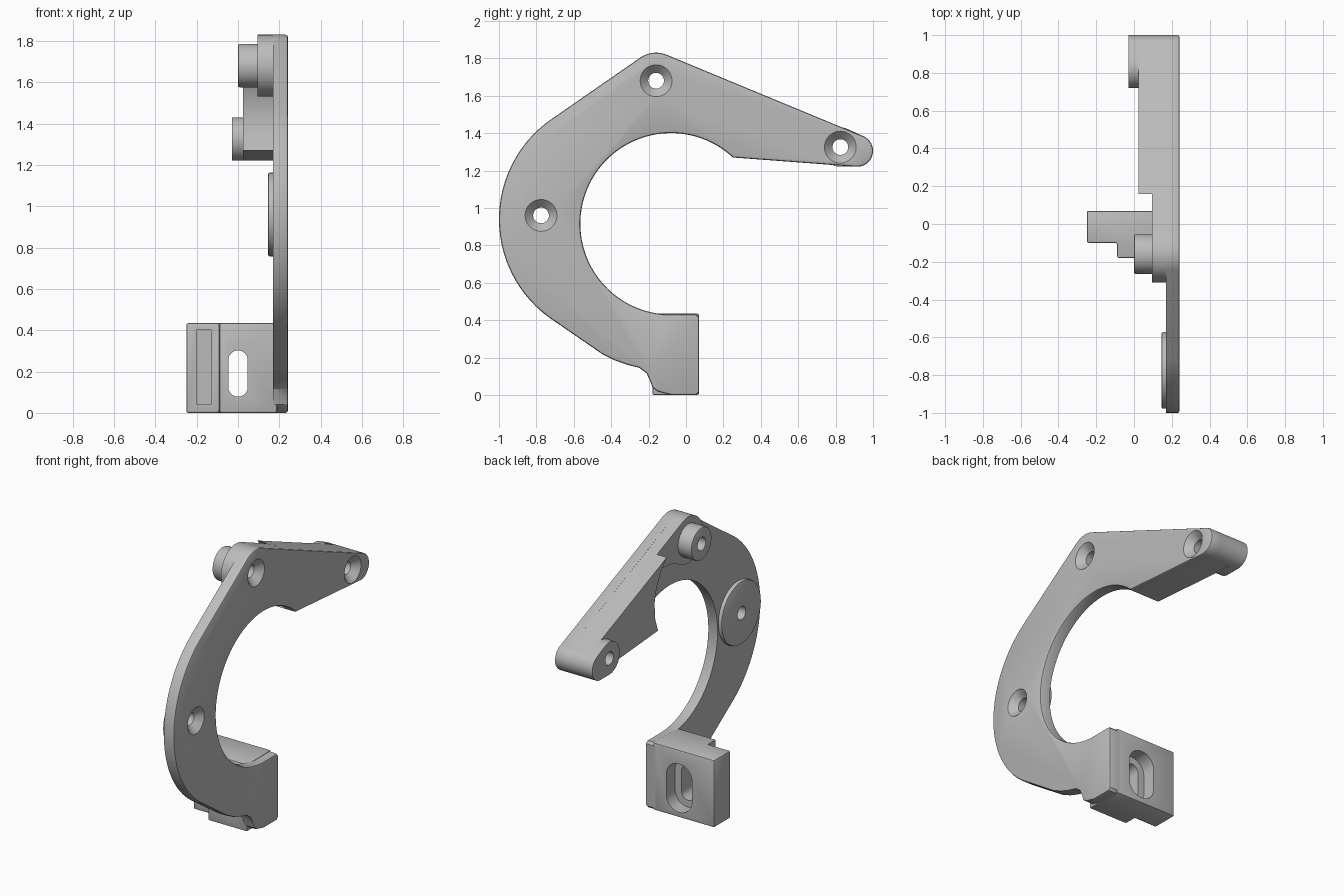
import bpy, bmesh
from math import cos, sin, radians, pi

cube = bpy.data.objects.get("Cube")
if cube:
    bpy.data.objects.remove(cube)

grey = bpy.data.materials.new("plain grey")
grey.use_nodes = True
grey.diffuse_color = (0.5, 0.5, 0.5, 1)
grey.node_tree.nodes["Principled BSDF"].inputs["Base Color"].default_value = (0.5, 0.5, 0.5, 1)

PLATE_IN, PLATE_OUT = 0.17, 0.242
PEAK, TIP, SIDE = (-0.16, 1.68), (0.825, 1.325), (-0.775, 0.96)
TIP_END = (0.915, 1.305)


def arc(centre, r, a0, a1, n=24):
    """Points on an arc, angles in degrees."""
    steps = [radians(a0 + (a1 - a0) * i / n) for i in range(n + 1)]
    return [(centre[0] + r * cos(a), centre[1] + r * sin(a)) for a in steps]


def circle(centre, r, n=48):
    return arc(centre, r, 0, 360, n)[:-1]


def place(axis, p, d):
    return {"x": (d, p[0], p[1]), "y": (p[0], d, p[1]), "z": (p[0], p[1], d)}[axis]


def loft(name, axis, low, high, a, b, rim=None, bevel=0.0):
    """Solid between two matching outlines; optional bevel on the rim at a depth, or all sharp edges."""
    bm = bmesh.new()
    lo = [bm.verts.new(place(axis, p, a)) for p in low]
    hi = [bm.verts.new(place(axis, p, b)) for p in high]
    bm.faces.new(lo)
    bm.faces.new(hi)
    for i in range(len(lo)):
        j = (i + 1) % len(lo)
        bm.faces.new((lo[i], lo[j], hi[j], hi[i]))
    bmesh.ops.recalc_face_normals(bm, faces=bm.faces)
    if bevel:
        k = "xyz".index(axis)
        edges = [e for e in bm.edges if rim is None or
                 all(abs(v.co[k] - rim) < 1e-5 for v in e.verts)]
        bmesh.ops.bevel(bm, geom=edges, offset=bevel, segments=2, profile=0.5,
                        affect='EDGES', clamp_overlap=False)
    mesh = bpy.data.meshes.new(name)
    bm.to_mesh(mesh)
    bm.free()
    mesh.materials.append(grey)
    ob = bpy.data.objects.new(name, mesh)
    bpy.context.collection.objects.link(ob)
    return ob


def prism(name, axis, pts, a, b, rim=None, bevel=0.0):
    return loft(name, axis, pts, pts, a, b, rim, bevel)


def cut(targets, cutters):
    """Subtract the cutters from each target, then discard them."""
    for ob in targets:
        bpy.context.view_layer.objects.active = ob
        for c in cutters:
            mod = ob.modifiers.new("cut", 'BOOLEAN')
            mod.operation, mod.solver, mod.object = 'DIFFERENCE', 'EXACT', c
            bpy.ops.object.modifier_apply(modifier=mod.name)
    for c in cutters:
        bpy.data.objects.remove(c)


# Hook-shaped main plate
foot_edge = [(-0.45, 0.22), (-0.38, 0.185), (-0.31, 0.16), (-0.25, 0.145), (-0.21, 0.115),
             (-0.19, 0.07), (-0.18, 0.04), (-0.15, 0.018), (-0.08, 0), (0.055, 0),
             (0.07, 0.015), (0.07, 0.415), (0.055, 0.43)]
outline = (foot_edge + arc((-0.08, 0.915), 0.485, 270, 47, 56)
           + arc(TIP_END, 0.085, -94, 67.5, 16) + arc(PEAK, 0.15, 67.5, 123.4, 10)
           + arc((-0.35, 0.94), 0.65, 123.4, 235, 36))
plate = prism("hook_plate", "x", outline, PLATE_IN, PLATE_OUT, PLATE_OUT, 0.012)

# Thick upper arm with a hollowed inner end
hollow = [(0.16, 1.709), (0.22, 1.64), (0.265, 1.55), (0.285, 1.46), (0.28, 1.36), (0.25, 1.27)]
arm = prism("upper_arm", "x", arc(TIP_END, 0.085, -94, 67.5, 16) + hollow, 0.025, PLATE_IN)

# Raised pad joining the peak to the arm
pad = prism("peak_pad", "x", arc(PEAK, 0.15, 67.5, 295, 36)
            + [(0.0, 1.59), (0.1, 1.6), (0.24, 1.6), (0.2, 1.692)], 0.095, PLATE_IN)

# Bosses around the screw holes
peak_boss = prism("peak_boss", "x", circle(PEAK, 0.105), 0.0, 0.1, 0.0, 0.008)
side_boss = prism("side_boss", "x", circle(SIDE, 0.203), 0.145, PLATE_IN, 0.145, 0.01)
tip_boss = prism("tip_boss", "x", arc(TIP_END, 0.085, -94, 67.5, 16)
                 + arc(TIP, 0.105, 67.5, 266, 28), -0.03, 0.03)

# Countersunk screw holes
for centre, parts in ((PEAK, [plate, pad, peak_boss]), (TIP, [plate, arm, tip_boss]),
                      (SIDE, [plate, side_boss])):
    bore = prism("bore_cutter", "x", circle(centre, 0.042), -0.2, 0.4)
    sink = loft("sink_cutter", "x", circle(centre, 0.036), circle(centre, 0.088), 0.192, 0.245)
    cut(parts[:1], [sink])
    cut(parts, [bore])

# Mounting foot, stepped at the front
foot_plan = [(-0.25, 0.07), (-0.25, -0.1), (-0.09, -0.1), (-0.09, -0.18), (0.19, -0.18), (0.19, 0.07)]
foot = prism("mounting_foot", "z", foot_plan, 0.0, 0.435, None, 0.01)


def slot(name, half, a, b):
    """Upright round-ended slot cutter."""
    pts = arc((0, 0.255), half, 0, 180, 16) + arc((0, 0.125), half, 180, 360, 16)
    return prism(name, "y", pts, a, b)


# Adjusting slot with wide recess at the back, and a front pocket
pocket_shape = [(-0.2, 0.04), (-0.13, 0.04), (-0.13, 0.4), (-0.2, 0.4)]
cut([foot], [slot("slot_cutter", 0.047, -0.4, 0.3),
             slot("recess_cutter", 0.092, -0.02, 0.3),
             prism("pocket_cutter", "y", pocket_shape, -0.2, -0.02)])

# Smooth the round surfaces, keep the edges sharp
for ob in bpy.context.view_layer.objects:
    ob.select_set(False)
for ob in (plate, arm, pad, peak_boss, side_boss, tip_boss, foot):
    ob.select_set(True)
bpy.context.view_layer.objects.active = plate
bpy.ops.object.shade_smooth_by_angle(angle=radians(28))
